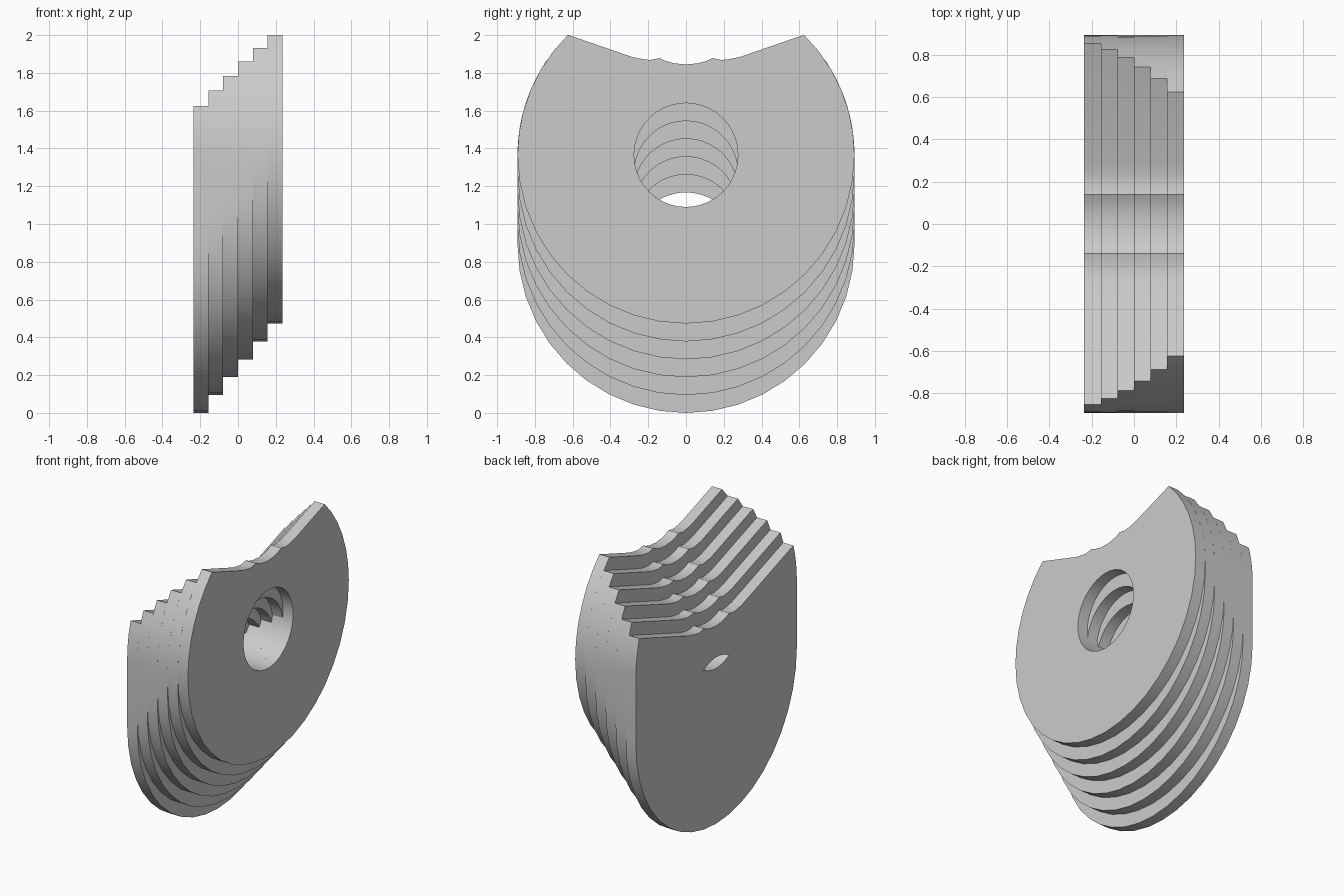
import bpy, bmesh, math

cube = bpy.data.objects.get("Cube")
if cube:
    bpy.data.objects.remove(cube, do_unlink=True)

grey = bpy.data.materials.new("plain_grey")
grey.use_nodes = True
colour = (0.6, 0.6, 0.6, 1)
grey.diffuse_color = colour
grey.node_tree.nodes["Principled BSDF"].inputs["Base Color"].default_value = colour

COUNT, THICK = 6, 0.0785
RADIUS, HOLE, TOP_CENTRE = 0.892, 0.275, 1.365
DROP, NOTCH_DROP, SLOPE = 0.0946, 0.0915, 0.35
# Half of the saddle in the top edge, from the outside in
SADDLE = [(0.285, 1.884), (0.235, 1.874), (0.19, 1.868), (0.14, 1.878),
          (0.105, 1.862), (0.06, 1.85), (0, 1.845)]


def outline(k):
    """Rounded bottom, straight sides, rounded shoulders and a saddle on top."""
    low = TOP_CENTRE - k * DROP
    n = 10
    half = [(RADIUS * math.sin(a), low - RADIUS * math.cos(a))
            for a in (math.pi / 2 * i / n for i in range(n + 1))]
    # Shoulder angle where the sloping saddle line meets the upper circle
    lo, hi = 0.0, math.pi / 2
    for _ in range(40):
        mid = (lo + hi) / 2
        y, z = RADIUS * math.cos(mid), TOP_CENTRE + RADIUS * math.sin(mid)
        if z < 2 + SLOPE * (y - 0.62) - k * NOTCH_DROP:
            lo = mid
        else:
            hi = mid
    steps = 6
    start = 1 if k == 0 else 0
    half += [(RADIUS * math.cos(lo * i / steps), TOP_CENTRE + RADIUS * math.sin(lo * i / steps))
             for i in range(start, steps + 1)]
    half += [(y, z - k * NOTCH_DROP) for y, z in SADDLE]
    return half + [(-y, z) for y, z in reversed(half[1:-1])]


def hole(k):
    """Overlap of the outermost bore with this plate's own lower bore."""
    d = k * DROP
    h = math.acos(d / 2 / HOLE)
    n = 20
    angles = [-h + 2 * h * i / n for i in range(n)]
    lower = [(HOLE * math.sin(a), TOP_CENTRE - HOLE * math.cos(a)) for a in angles]
    upper = [(-HOLE * math.sin(a), TOP_CENTRE - d + HOLE * math.cos(a)) for a in angles]
    return lower + upper


def plate(k):
    x = (COUNT / 2 - 1 - k) * THICK
    bm = bmesh.new()
    edges = []
    for loop in (outline(k), hole(k)):
        verts = [bm.verts.new((x, y, z)) for y, z in loop]
        edges += [bm.edges.new((v, verts[(i + 1) % len(verts)])) for i, v in enumerate(verts)]
    bmesh.ops.triangle_fill(bm, edges=edges, use_beauty=True, normal=(1, 0, 0))
    ext = bmesh.ops.extrude_face_region(bm, geom=bm.faces[:], use_keep_orig=True)
    moved = [g for g in ext["geom"] if isinstance(g, bmesh.types.BMVert)]
    bmesh.ops.translate(bm, verts=moved, vec=(THICK, 0, 0))
    bmesh.ops.recalc_face_normals(bm, faces=bm.faces[:])
    mesh = bpy.data.meshes.new("stepped_plate")
    bm.to_mesh(mesh)
    bm.free()
    mesh.materials.append(grey)
    ob = bpy.data.objects.new("stepped_plate_%d" % (k + 1), mesh)
    bpy.context.collection.objects.link(ob)
    return ob


# Stack of plates, each stepping down towards -x
bpy.ops.object.select_all(action="DESELECT")
for k in range(COUNT):
    ob = plate(k)
    ob.select_set(True)
    bpy.context.view_layer.objects.active = ob
bpy.ops.object.shade_smooth_by_angle(angle=math.radians(25))
